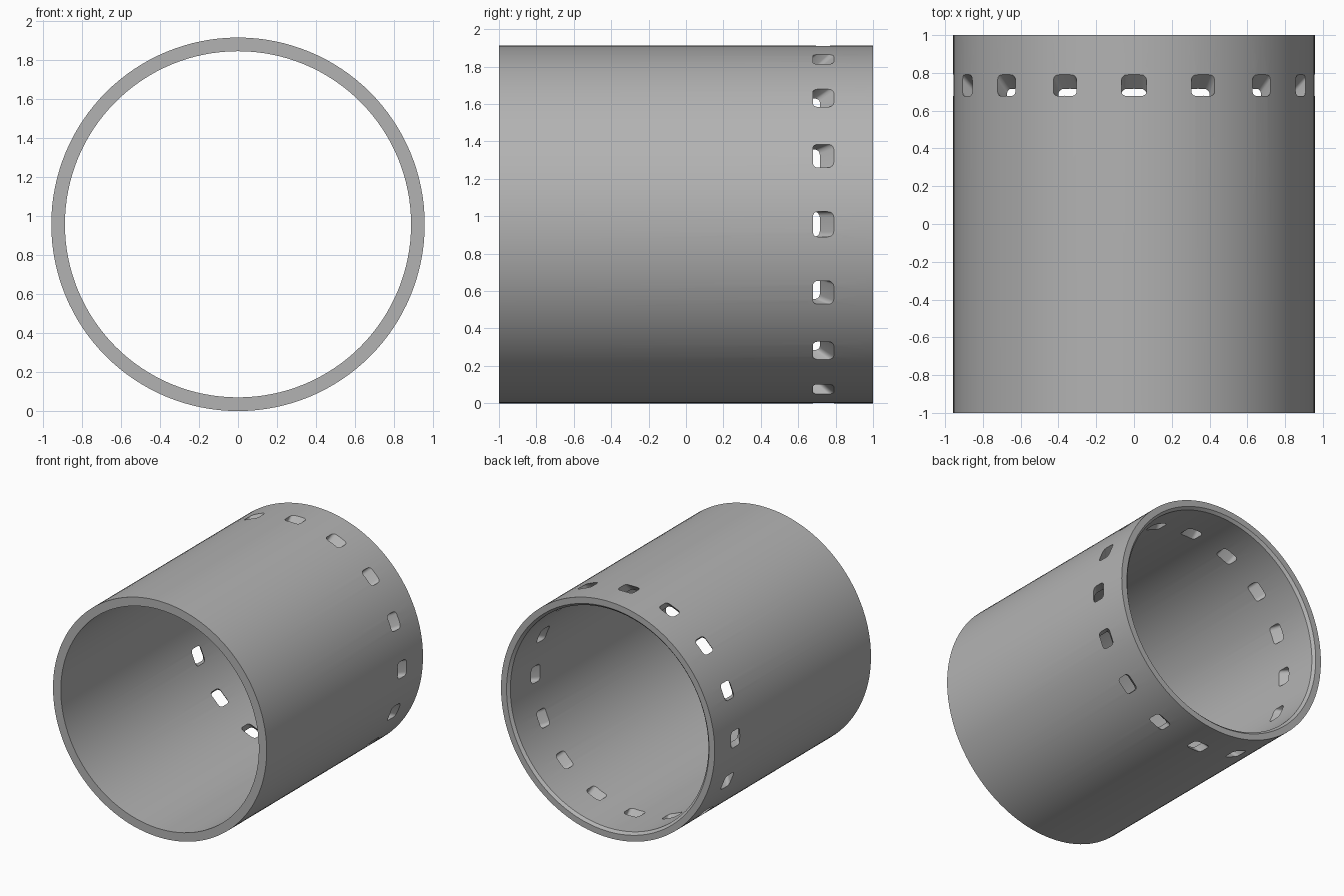
import bpy, bmesh, math

default = bpy.data.objects.get("Cube")
if default:
    bpy.data.objects.remove(default, do_unlink=True)

OUTER, INNER, HALF = 0.957, 0.887, 1.0
CHAMFER = 0.02
SEGMENTS, HOLES = 128, 16
HOLE_Y, HOLE_W, HOLE_H, CORNER = 0.735, 0.134, 0.112, 0.028
SLOPE = 1.07  # how far the slots slant along the tube per unit of radius

grey = bpy.data.materials.new("plain grey")
grey.use_nodes = True
colour = (0.45, 0.45, 0.45, 1)
grey.diffuse_color = colour
grey.node_tree.nodes["Principled BSDF"].inputs["Base Color"].default_value = colour


def make_object(name, bm):
    bmesh.ops.recalc_face_normals(bm, faces=bm.faces)
    mesh = bpy.data.meshes.new(name)
    bm.to_mesh(mesh)
    bm.free()
    mesh.materials.append(grey)
    obj = bpy.data.objects.new(name, mesh)
    bpy.context.collection.objects.link(obj)
    obj.location.z = OUTER
    return obj


def bridge(bm, rings):
    """Join neighbouring vertex rings with quads."""
    for a, b in zip(rings, rings[1:]):
        n = len(a)
        for i in range(n):
            j = (i + 1) % n
            bm.faces.new((a[i], a[j], b[j], b[i]))


# Tube wall: closed profile of (radius, y), chamfered inside the back rim
profile = [(OUTER, -HALF), (OUTER, HALF), (INNER + CHAMFER, HALF),
           (INNER, HALF - CHAMFER), (INNER, -HALF)]
bm = bmesh.new()
rings = []
for r, y in profile:
    rings.append([bm.verts.new((r * math.cos(t), y, r * math.sin(t)))
                  for t in (math.tau * i / SEGMENTS for i in range(SEGMENTS))])
bridge(bm, rings + rings[:1])
tube = make_object("tube", bm)

# Rounded slot outline in (tangent, axis) coordinates
outline = []
for k, (sx, sy) in enumerate([(1, 1), (-1, 1), (-1, -1), (1, -1)]):
    for step in range(6):
        a = math.pi / 2 * (k + step / 5)
        outline.append((sx * (HOLE_W / 2 - CORNER) + CORNER * math.cos(a),
                        sy * (HOLE_H / 2 - CORNER) + CORNER * math.sin(a)))

# Slanted slot cutters evenly spaced around the tube
bm = bmesh.new()
for h in range(HOLES):
    t = math.tau * h / HOLES
    c, s = math.cos(t), math.sin(t)
    ends = []
    for r in (INNER - 0.05, OUTER + 0.05):
        shift = HOLE_Y + (r - OUTER) * SLOPE
        ends.append([bm.verts.new((r * c - u * s, v + shift, r * s + u * c))
                     for u, v in outline])
    bridge(bm, ends)
    for ring in ends:
        bm.faces.new(ring)
cutter = make_object("slot_cutter", bm)
cutter.hide_render = True

# Cut the slots, then remove the helper
cut = tube.modifiers.new("slots", 'BOOLEAN')
cut.operation = 'DIFFERENCE'
cut.solver = 'EXACT'
cut.object = cutter
bpy.ops.object.select_all(action='DESELECT')
tube.select_set(True)
bpy.context.view_layer.objects.active = tube
bpy.ops.object.modifier_apply(modifier=cut.name)
bpy.data.objects.remove(cutter, do_unlink=True)
bpy.ops.object.shade_smooth_by_angle(angle=math.radians(30))
